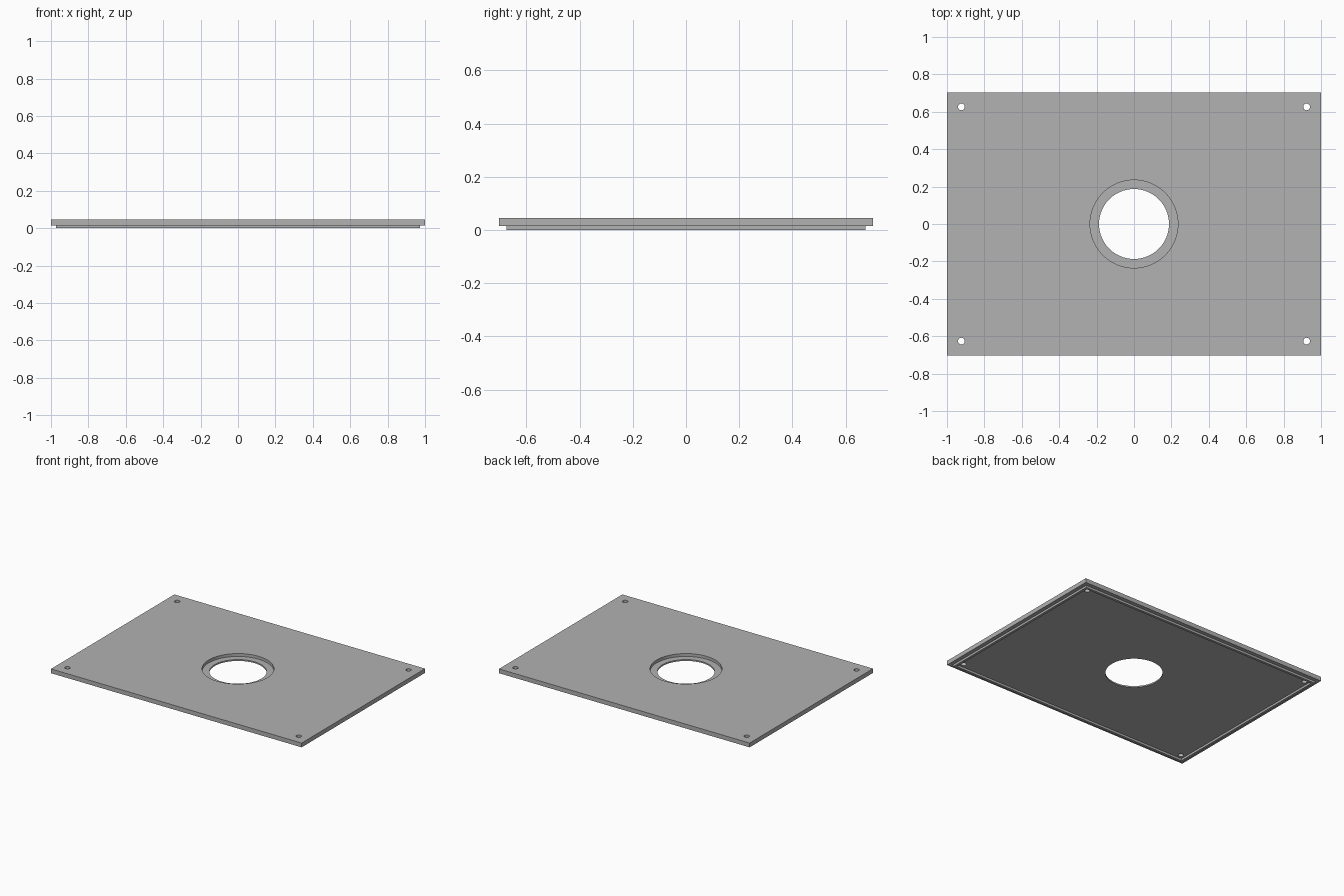
import bpy
import math

if "Cube" in bpy.data.objects:
    bpy.data.objects.remove(bpy.data.objects["Cube"], do_unlink=True)

HALF_X, HALF_Y = 1.0, 0.703
LIP_Z, FLOOR_Z, TOP_Z = 0.015, 0.025, 0.046

grey = bpy.data.materials.new("light_grey")
grey.use_nodes = True
colour = (0.445, 0.445, 0.445, 1)
grey.diffuse_color = colour
grey.node_tree.nodes["Principled BSDF"].inputs["Base Color"].default_value = colour


def box(name, inset, z0, z1):
    """Centred slab, inset from the outer edge of the plate."""
    bpy.ops.mesh.primitive_cube_add(size=1, location=(0, 0, (z0 + z1) / 2))
    obj = bpy.context.object
    obj.name = name
    obj.scale = (2 * (HALF_X - inset), 2 * (HALF_Y - inset), z1 - z0)
    bpy.ops.object.transform_apply(location=True, rotation=False, scale=True)
    return obj


def drill(name, radius, x, y, z0, z1, sides):
    bpy.ops.mesh.primitive_cylinder_add(
        vertices=sides, radius=radius, depth=z1 - z0, location=(x, y, (z0 + z1) / 2))
    obj = bpy.context.object
    obj.name = name
    return obj


def combine(target, tool, operation):
    """Apply a boolean and remove the tool."""
    tool.hide_render = True
    mod = target.modifiers.new(operation.lower(), "BOOLEAN")
    mod.operation = operation
    mod.solver = "EXACT"
    mod.object = tool
    bpy.ops.object.select_all(action="DESELECT")
    target.select_set(True)
    bpy.context.view_layer.objects.active = target
    bpy.ops.object.modifier_apply(modifier=mod.name)
    bpy.data.objects.remove(tool, do_unlink=True)


# Cover plate with a thin lip running around its underside
plate = box("cover_plate", 0, LIP_Z, TOP_Z)
combine(plate, box("lip", 0.028, 0, FLOOR_Z), "UNION")
combine(plate, box("underside_recess", 0.046, -0.1, LIP_Z), "DIFFERENCE")

# Stepped central opening
combine(plate, drill("opening", 0.187, 0, 0, -0.1, 0.1, 96), "DIFFERENCE")
combine(plate, drill("counterbore", 0.235, 0, 0, FLOOR_Z, 0.1, 96), "DIFFERENCE")

# Screw holes at the four corners
for sx in (-1, 1):
    for sy in (-1, 1):
        combine(plate, drill("screw_hole", 0.018, sx * (HALF_X - 0.077),
                             sy * (HALF_Y - 0.077), -0.1, 0.1, 32), "DIFFERENCE")

plate.data.materials.clear()
plate.data.materials.append(grey)
bpy.ops.object.shade_smooth_by_angle(angle=math.radians(30))
